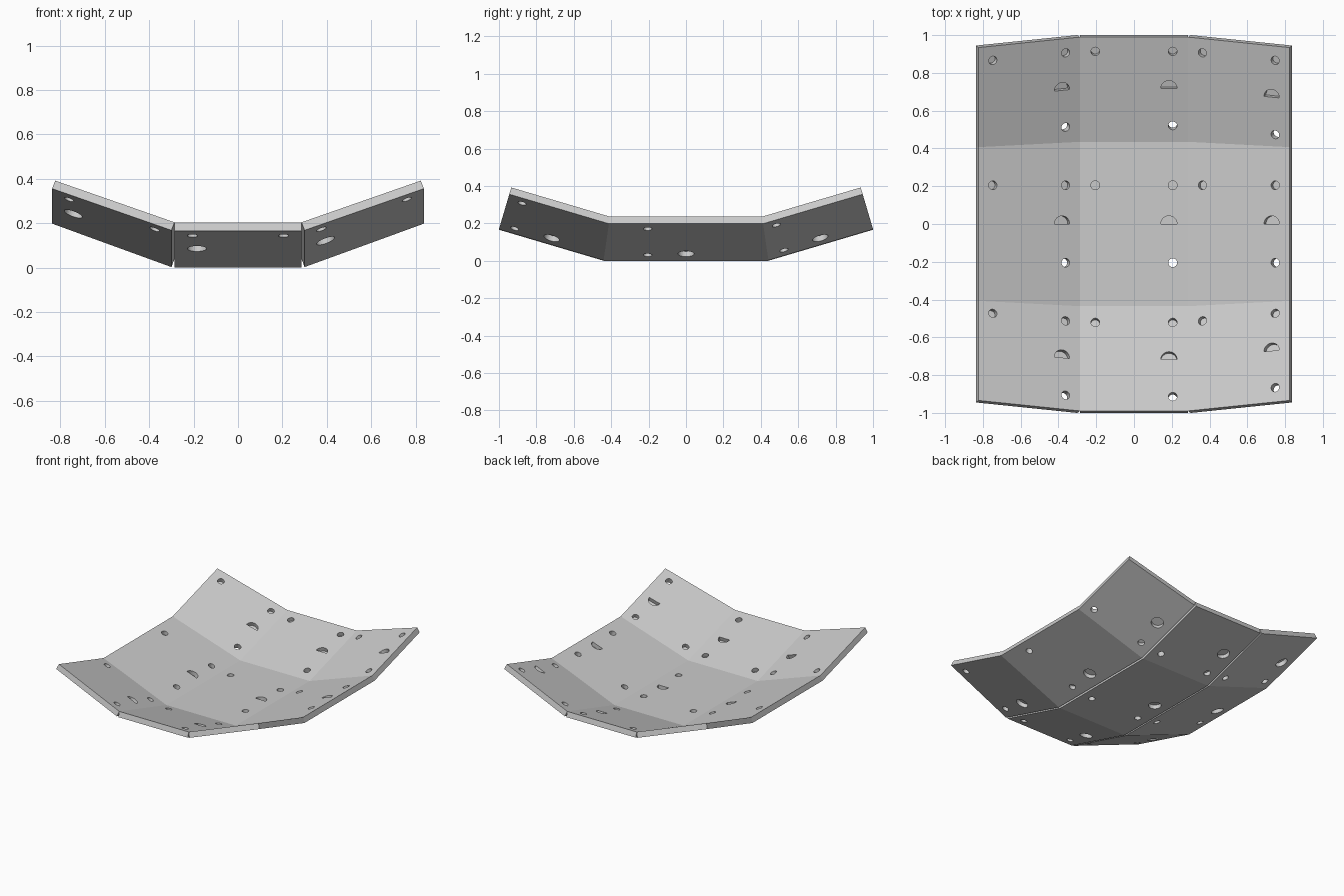
import bpy, bmesh
from math import sin, cos, tan, pi, radians
from mathutils import Matrix, Vector

if "Cube" in bpy.data.objects:
    bpy.data.objects.remove(bpy.data.objects["Cube"])

T = 0.04                    # plate thickness
HALF = 0.286                # half width of a column
TILT = radians(20)          # side column tilt
BEND = radians(16.5)        # end row bend
KINK, LEN = 0.441, 0.584    # bend position, end row length
R_SMALL, R_BIG = 0.023, 0.043


def column_matrix(side):
    # local panel space: x across the column, z = 0 underside, z = T top
    if side == 0:
        return Matrix.Identity(4)
    return (Matrix.Translation((side * HALF, 0, T)) @ Matrix.Rotation(-side * TILT, 4, 'Y')
            @ Matrix.Translation((side * HALF, 0, -T)))


def row_matrix(row):
    if row == 0:
        return Matrix.Identity(4)
    return (Matrix.Translation((0, row * KINK, 0)) @ Matrix.Rotation(row * BEND, 4, 'X')
            @ Matrix.Translation((0, row * 0.30, 0)))


def make_object(name, bm):
    bmesh.ops.recalc_face_normals(bm, faces=bm.faces)
    mesh = bpy.data.meshes.new(name)
    bm.to_mesh(mesh)
    bm.free()
    obj = bpy.data.objects.new(name, mesh)
    bpy.context.collection.objects.link(obj)
    return obj


def prism(bm, outline, z0, z1, matrix):
    rings = [[bm.verts.new(matrix @ Vector((x, y, z))) for x, y in outline] for z in (z0, z1)]
    n = len(outline)
    bm.faces.new(rings[0][::-1])
    bm.faces.new(rings[1])
    for i in range(n):
        j = (i + 1) % n
        bm.faces.new((rings[0][i], rings[0][j], rings[1][j], rings[1][i]))


def circle(cx, cy, r, n=32):
    return [(cx + r * cos(2 * pi * i / n), cy + r * sin(2 * pi * i / n)) for i in range(n)]


def half_circle(cx, cy, r, n=16):
    return [(cx + r * cos(pi * i / n), cy + r * sin(pi * i / n)) for i in range(n + 1)]


def strip(name, side):
    # folded strip: one cross-section swept through the mitred row bends
    m = column_matrix(side)
    profile = [m @ Vector((x, 0, z)) for x, z in ((-HALF, 0), (HALF, 0), (HALF, T), (-HALF, T))]
    bm = bmesh.new()
    rings = []
    for sign, end in ((-1, True), (-1, False), (1, False), (1, True)):
        ring = []
        for p in profile:
            if end:
                y = KINK + LEN * cos(BEND) - p.z * sin(BEND)
                z = LEN * sin(BEND) + p.z * cos(BEND)
            else:
                y, z = KINK - p.z * tan(BEND / 2), p.z
            ring.append(bm.verts.new((p.x, sign * y, z)))
        rings.append(ring)
    bm.faces.new(rings[0])
    bm.faces.new(rings[-1][::-1])
    for a, b in zip(rings, rings[1:]):
        for i in range(4):
            j = (i + 1) % 4
            bm.faces.new((a[i], a[j], b[j], b[i]))
    return make_object(name, bm)


def hole_cutter(side):
    bm = bmesh.new()
    depth, over = 0.03, 0.02
    for row in (-1, 0, 1):
        m = row_matrix(row) @ column_matrix(side)
        h = 0.205
        # blind holes from above, through hole, blind holes from below
        for x in (-h, h):
            prism(bm, circle(x, h, R_SMALL), T - depth, T + over, m)
        prism(bm, circle(h, -h, R_SMALL), -over, T + over, m)
        prism(bm, circle(-h, -h, R_SMALL), -over, depth, m)
        prism(bm, half_circle(0.185, 0, R_BIG), T - depth, T + over, m)
        prism(bm, circle(-0.185, 0, R_BIG), -over, depth, m)
    return make_object("hole_cutter", bm)


for name, side in (("left_plate", -1), ("middle_plate", 0), ("right_plate", 1)):
    plate = strip(name, side)
    cutter = hole_cutter(side)
    cutter.hide_render = True
    mod = plate.modifiers.new("holes", 'BOOLEAN')
    mod.operation = 'DIFFERENCE'
    mod.solver = 'EXACT'
    mod.object = cutter
    bpy.context.view_layer.objects.active = plate
    bpy.ops.object.modifier_apply(modifier=mod.name)
    bpy.data.objects.remove(cutter)
